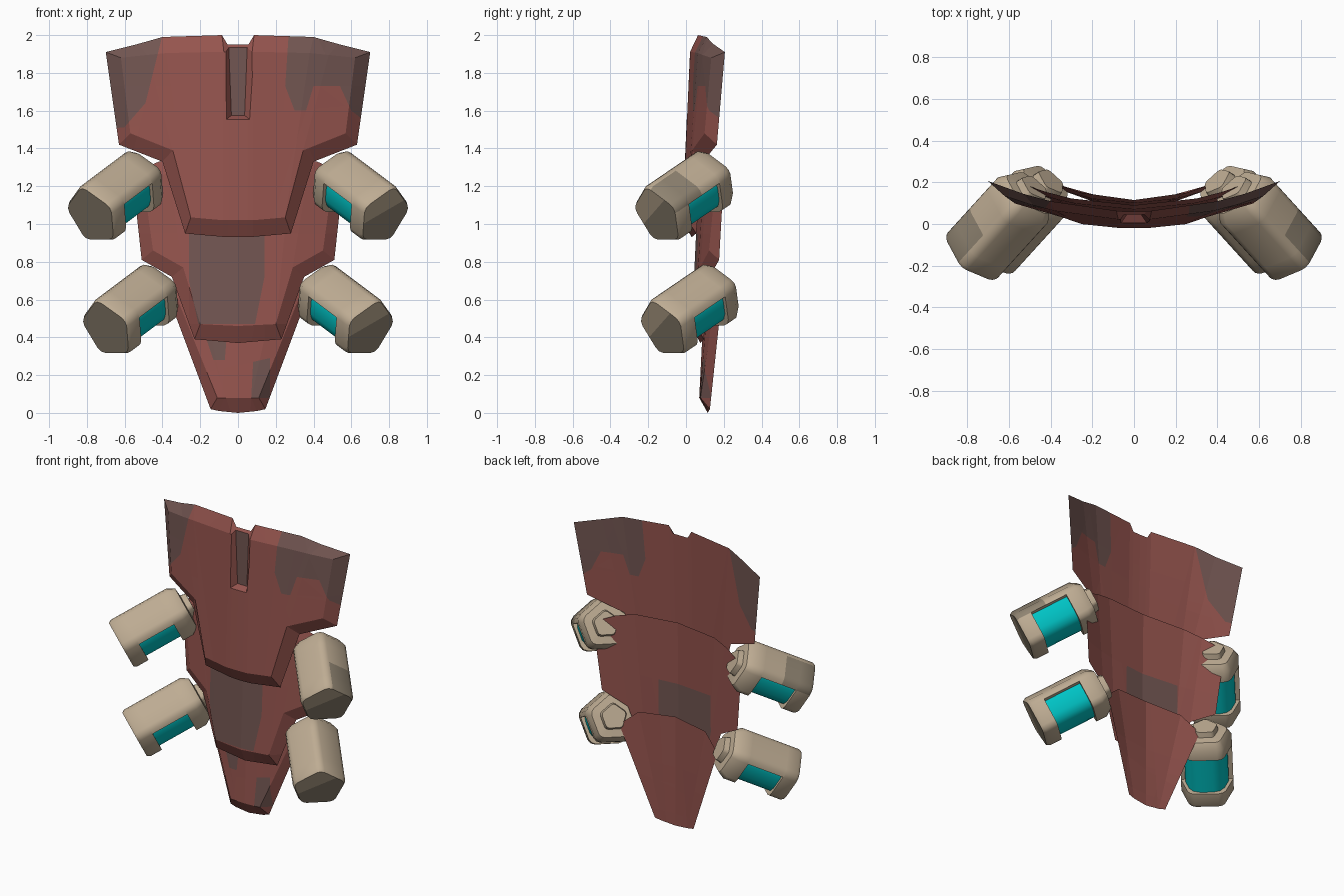
import bpy, bmesh, math
from mathutils import Vector

if "Cube" in bpy.data.objects:
    bpy.data.objects.remove(bpy.data.objects["Cube"])


def material(name, rgb):
    m = bpy.data.materials.new(name)
    m.diffuse_color = (*rgb, 1)
    m.use_nodes = True
    m.node_tree.nodes["Principled BSDF"].inputs["Base Color"].default_value = m.diffuse_color
    return m


RED = material("rust_red", (0.30, 0.089, 0.076))
WORN = material("worn_brown", (0.17, 0.093, 0.084))
TAN = material("tan_shell", (0.515, 0.413, 0.292))
DARK = material("worn_tan", (0.275, 0.228, 0.165))
TEAL = material("teal_glass", (0.0, 0.54, 0.55))


def finish(bm, name, mats, smooth=None):
    bmesh.ops.recalc_face_normals(bm, faces=bm.faces)
    me = bpy.data.meshes.new(name)
    bm.to_mesh(me)
    bm.free()
    ob = bpy.data.objects.new(name, me)
    bpy.context.collection.objects.link(ob)
    for m in mats:
        me.materials.append(m)
    if smooth:
        bpy.ops.object.select_all(action='DESELECT')
        ob.select_set(True)
        bpy.context.view_layer.objects.active = ob
        bpy.ops.object.shade_smooth_by_angle(angle=math.radians(smooth))
    return ob


def inside(x, z, poly):
    side = [(b[0] - a[0]) * (z - a[1]) - (b[1] - a[1]) * (x - a[0])
            for a, b in zip(poly, poly[1:] + poly[:1])]
    return all(s > 0 for s in side) or all(s < 0 for s in side)


def plate(name, outer, inner, back, front, curve, patches, back_worn=True):
    """Curved plate from columns (x_top, z_top, x_bottom, z_bottom), mirrored in x.
    back and front are (top, bottom) depths at the centre line."""
    bm = bmesh.new()

    def rows(cols, depth):
        zt, zb = cols[0][1], cols[0][3]
        full = [(-a, b, -c, d) for a, b, c, d in cols[:0:-1]] + cols

        def make(x, z):
            y = depth[1] + (depth[0] - depth[1]) * (z - zb) / (zt - zb)
            return bm.verts.new((x, y + curve * x * x, z))
        return [make(a, b) for a, b, c, d in full], [make(c, d) for a, b, c, d in full]

    bt, bb = rows(outer, back)
    ft, fb = rows(inner, front)
    for p, q in ((ft, fb), (bt, bb), (ft, bt), (fb, bb)):
        for i in range(len(p) - 1):
            bm.faces.new((p[i], p[i + 1], q[i + 1], q[i]))
    for i in (0, -1):
        bm.faces.new((ft[i], fb[i], bb[i], bt[i]))
    # cut the worn paint patches into the plate
    for poly in patches:
        for a, b in zip(poly, poly[1:] + poly[:1]):
            bmesh.ops.bisect_plane(bm, geom=bm.verts[:] + bm.edges[:] + bm.faces[:],
                                   plane_co=(a[0], 0, a[1]),
                                   plane_no=(b[1] - a[1], 0, a[0] - b[0]))
    bmesh.ops.recalc_face_normals(bm, faces=bm.faces)
    for f in bm.faces:
        c = f.calc_center_median()
        if back_worn or f.normal.y < 0.5:
            f.material_index = int(any(inside(c.x, c.z, p) for p in patches))
    return finish(bm, name, (RED, WORN))


# Overlapping armour plates
upper = plate(
    "upper_plate",
    [(0, 1.95, 0, .93), (.055, 1.95, .05, .931), (.085, 2.0, .08, .932),
     (.40, 1.99, .28, .95), (.53, 1.953, .40, 1.33), (.70, 1.91, .63, 1.42)],
    [(0, 1.91, 0, 1.02), (.05, 1.91, .05, 1.02), (.075, 1.912, .08, 1.02),
     (.38, 1.905, .25, 1.035), (.48, 1.895, .345, 1.39), (.62, 1.88, .57, 1.48)],
    (.06, .03), (.02, -.02), .30,
    [[(-.73, 2.03), (-.40, 2.03), (-.35, 1.8), (-.49, 1.64), (-.52, 1.52), (-.73, 1.5)],
     [(.27, 2.03), (.73, 2.03), (.73, 1.73), (.25, 1.73)],
     [(.25, 1.73), (.40, 1.73), (.36, 1.6), (.30, 1.6)],
     [(.54, 1.73), (.73, 1.73), (.73, 1.5), (.60, 1.6)]])
plate(
    "middle_plate",
    [(0, 1.37, 0, .37), (.30, 1.36, .23, .39), (.42, 1.33, .35, .72), (.56, 1.27, .51, .81)],
    [(0, 1.30, 0, .46), (.28, 1.29, .20, .47), (.37, 1.27, .29, .77), (.50, 1.22, .45, .86)],
    (.09, .075), (.07, .03), .36,
    [[(-.26, .95), (.14, .95), (.14, .72), (.09, .47), (-.21, .47), (-.26, .7)]])
plate(
    "lower_plate",
    [(0, .74, 0, 0), (.25, .72, .10, .01), (.37, .62, .145, .02)],
    [(0, .68, 0, .08), (.20, .66, .07, .08), (.32, .60, .11, .08)],
    (.115, .115), (.10, .07), .55,
    [[(-.17, .40), (-.06, .40), (-.07, .28), (-.13, .28)],
     [(.08, .27), (.17, .29), (.17, .08), (.07, .08)]], back_worn=False)

# Tapered groove at the top centre of the upper plate
bm = bmesh.new()
rings = []
for y, wt, wb, zlow in ((-.03, .14, .085, 1.535), (.045, .055, .035, 1.575)):
    rings.append([bm.verts.new(p) for p in
                  ((-wt, y, 2.1), (wt, y, 2.1), (wb, y, zlow), (-wb, y, zlow))])
bm.faces.new(rings[0])
bm.faces.new(rings[1]).material_index = 1
for i in range(4):
    j = (i + 1) % 4
    bm.faces.new((rings[0][i], rings[0][j], rings[1][j], rings[1][i]))
cutter = finish(bm, "groove_cutter", (RED, WORN))
cutter.hide_render = True
cutter.hide_viewport = True
mod = upper.modifiers.new("groove", 'BOOLEAN')
mod.operation = 'DIFFERENCE'
mod.solver = 'EXACT'
mod.object = cutter

# Pod axes: A runs from the outer end to the inner end, U across, V up
A = Vector((-.60, .66, .45)).normalized()
U = Vector((-.74, -.67, 0)).normalized()
V = U.cross(-A).normalized()
if V.z < 0:
    V = -V


def soften(poly, r=.16):
    out = []
    for i, p in enumerate(poly):
        p, a, b = Vector(p), Vector(poly[i - 1]), Vector(poly[(i + 1) % len(poly)])
        out += [p.lerp(a, r), p * (1 - r * .6) + (a + b) * r * .3, p.lerp(b, r)]
    return out


# Pentagon section, its upper part for the roof, and the glass core section
PENTA = soften([(0, .185), (-.172, .05), (-.108, -.152), (.108, -.152), (.172, .05)])
ROOF = sorted((p for p in PENTA if p.y > 0), key=lambda p: math.atan2(p.x, p.y))
ROOF = [Vector((-.12, .02))] + ROOF + [Vector((.12, .02))]
CORE = soften([p * .93 for p in PENTA[1::3]], .28)


def loft(bm, origin, s, poly, stations):
    """Closed loft of a cross-section through (distance, scale) stations."""
    rings = []
    for t, k in stations:
        ring = []
        for p in poly:
            w = origin + A * t + U * p.x * k + V * p.y * k
            ring.append(bm.verts.new((w.x * s, w.y, w.z)))
        rings.append(ring)
    n = len(poly)
    for a, b in zip(rings, rings[1:]):
        for i in range(n):
            bm.faces.new((a[i], a[(i + 1) % n], b[(i + 1) % n], b[i]))
    bm.faces.new(rings[0])
    bm.faces.new(rings[-1])


# Four pods: shell with end caps, roof and a glass core
for level, origin in (("upper", Vector((.755, -.13, 1.06))), ("lower", Vector((.675, -.10, .46)))):
    for side, s in (("right", 1), ("left", -1)):
        bm = bmesh.new()
        loft(bm, origin, s, PENTA, [(-.035, .93), (-.015, 1), (.065, 1)])
        loft(bm, origin, s, ROOF, [(.06, 1), (.17, 1), (.315, 1)])
        loft(bm, origin, s, PENTA, [(.31, 1), (.38, 1), (.425, .82), (.43, .5), (.465, .45)])

        def local(c):
            d = Vector((c.x * s, c.y, c.z)) - origin
            return d.dot(A), d.dot(U), d.dot(V)
        # split the outer end so that wear covers only part of it on the right
        if s > 0:
            ends = [f for f in bm.faces if local(f.calc_center_median())[0] < -.033]
            bmesh.ops.bisect_plane(bm, geom=ends + list(ends[0].edges) + list(ends[0].verts),
                                   plane_co=origin + V * .03, plane_no=U * .6 + V)
        for f in bm.faces:
            t, u, v = local(f.calc_center_median())
            shoulder = level == "upper" and t < .15 and u < -.06 and v > .03
            worn_end = t < -.033 and (s < 0 or u * .6 + v < .03)
            if worn_end or shoulder:
                f.material_index = 1
        finish(bm, f"{level}_{side}_pod_shell", (TAN, DARK), 40)
        bm = bmesh.new()
        loft(bm, origin, s, CORE, [(.04, 1), (.34, 1)])
        finish(bm, f"{level}_{side}_pod_glass", (TEAL,), 45)
